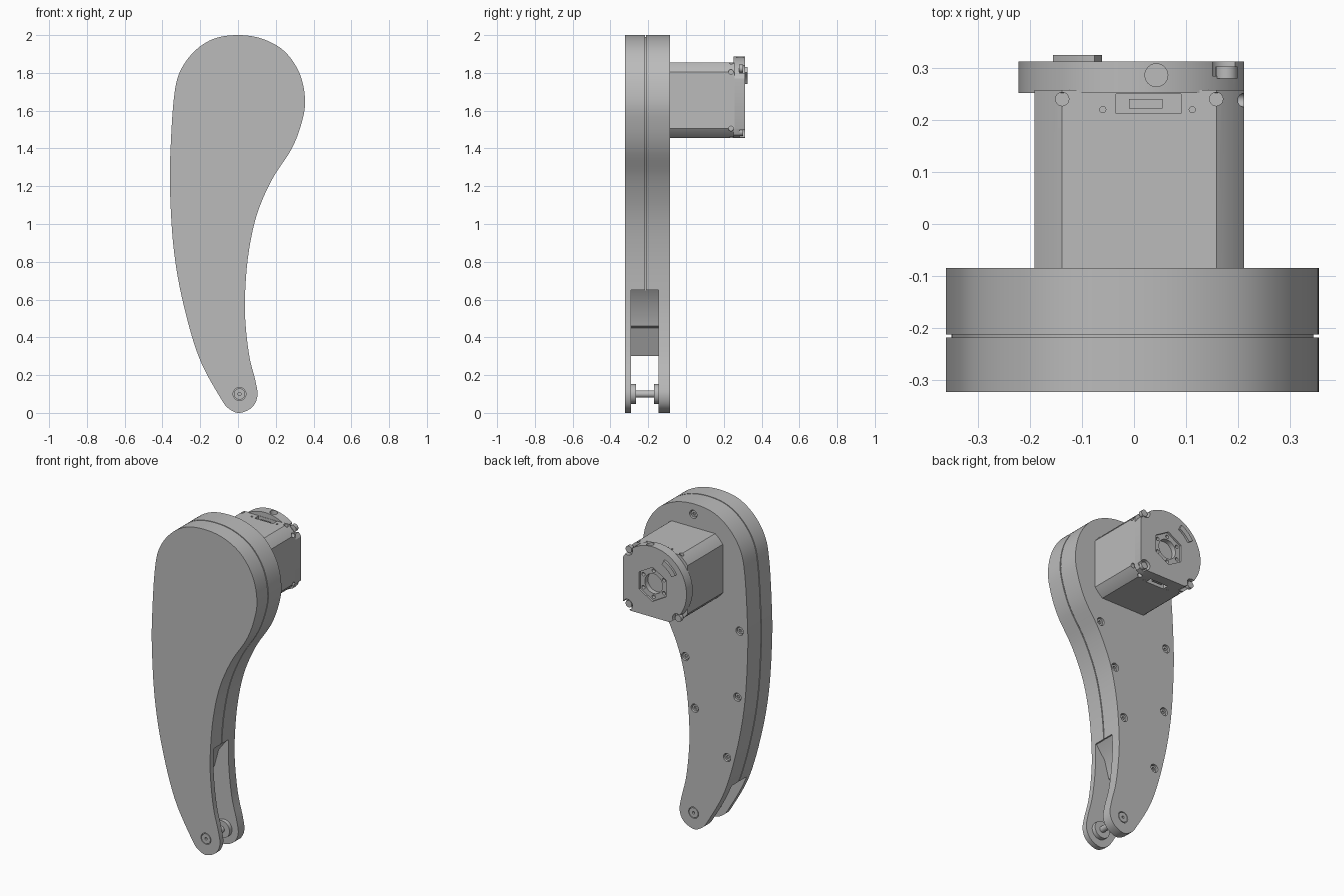
import bpy, bmesh
from math import sin, cos, pi, radians, sqrt
from mathutils import Vector

default = bpy.data.objects.get("Cube")
if default:
    bpy.data.objects.remove(default)

GREY = bpy.data.materials.new("plain grey")
GREY.use_nodes = True
GREY.diffuse_color = (0.5, 0.5, 0.5, 1)
GREY.node_tree.nodes["Principled BSDF"].inputs["Base Color"].default_value = (0.5, 0.5, 0.5, 1)


# --- helpers ---
def prism(name, pts, lo, hi, axis="y"):
    """Extrude a closed 2D profile from lo to hi along an axis."""
    place = {"x": lambda u, v, w: (w, u, v),
             "y": lambda u, v, w: (u, w, v),
             "z": lambda u, v, w: (u, v, w)}[axis]
    bm = bmesh.new()
    a, b = ([bm.verts.new(place(u, v, w)) for u, v in pts] for w in (lo, hi))
    bm.faces.new(a)
    bm.faces.new(b)
    n = len(pts)
    for i in range(n):
        j = (i + 1) % n
        bm.faces.new((a[i], a[j], b[j], b[i]))
    bmesh.ops.recalc_face_normals(bm, faces=bm.faces[:])
    mesh = bpy.data.meshes.new(name)
    bm.to_mesh(mesh)
    bm.free()
    mesh.materials.append(GREY)
    obj = bpy.data.objects.new(name, mesh)
    bpy.context.collection.objects.link(obj)
    return obj


def circle(cu, cv, r, n=32, start=0.0):
    return [(cu + r * cos(start + 2 * pi * i / n), cv + r * sin(start + 2 * pi * i / n))
            for i in range(n)]


def rect(u0, u1, v0, v1):
    return [(u0, v0), (u1, v0), (u1, v1), (u0, v1)]


def cut(target, *cutters):
    for c in cutters:
        mod = target.modifiers.new("cut", "BOOLEAN")
        mod.operation = "DIFFERENCE"
        mod.solver = "EXACT"
        mod.object = c
        bpy.context.view_layer.objects.active = target
        bpy.ops.object.modifier_apply(modifier=mod.name)


def drop(*objs):
    for o in objs:
        bpy.data.objects.remove(o)


def spline(ctrl, steps=6):
    """Closed smooth curve through the control points."""
    p = [Vector(c) for c in ctrl]
    out, n = [], len(p)
    for i in range(n):
        a, b, c, d = p[i - 1], p[i], p[(i + 1) % n], p[(i + 2) % n]
        for s in range(steps):
            t = s / steps
            out.append(0.5 * (2 * b + (c - a) * t + (2 * a - 5 * b + 4 * c - d) * t ** 2
                              + (3 * b - a - 3 * c + d) * t ** 3))
    return out


def inset(pts, d):
    out = []
    for i, p in enumerate(pts):
        t = (pts[(i + 1) % len(pts)] - pts[i - 1]).normalized()
        out.append(p + Vector((-t.y, t.x)) * d)
    return out


# --- curved arm: two shells with a recessed seam ---
FRONT, BACK, SEAM = -0.323, -0.085, -0.215
outline = spline([
    (0.01, 0), (0.075, 0.03), (0.103, 0.09), (0.092, 0.17), (0.06, 0.3), (0.04, 0.47), (0.037, 0.62),
    (0.055, 0.84), (0.1, 1.05), (0.18, 1.235), (0.285, 1.4), (0.338, 1.54), (0.355, 1.66),
    (0.325, 1.8), (0.245, 1.915), (0.13, 1.98), (0, 2), (-0.13, 1.98), (-0.235, 1.91),
    (-0.31, 1.8), (-0.34, 1.66), (-0.357, 1.4), (-0.36, 1.18), (-0.34, 0.865), (-0.29, 0.58),
    (-0.205, 0.29), (-0.09, 0.075), (-0.045, 0.02)])
front_shell = prism("front_shell", outline, FRONT, SEAM - 0.003)
back_shell = prism("back_shell", outline, SEAM + 0.003, BACK)
seam_core = prism("seam_core", inset(outline, 0.01), SEAM - 0.003, SEAM + 0.003)

# open fork at the lower end
slot = prism("slot_cutter", [(0.3, 0.65), (0.03, 0.65), (-0.03, 0.57), (-0.06, 0.46), (-0.1, 0.45),
                             (-0.17, 0.3), (-0.5, 0.3), (-0.5, -0.1), (0.3, -0.1)], -0.29, -0.145)
for part in (front_shell, back_shell, seam_core):
    cut(part, slot)
drop(slot)

# --- pivot pin with two bosses ---
PX, PZ = 0.008, 0.1
for shell, face, inward in ((front_shell, FRONT, 1), (back_shell, BACK, -1)):
    side = shell.name.split("_")[0]
    ends = sorted((face - inward * 0.01, face + inward * 0.012))
    bore = prism("pin_cutter", circle(PX, PZ, 0.034), *ends)
    cut(shell, bore)
    head = prism(side + "_pin_head", circle(PX, PZ, 0.03), *sorted((face, face + inward * 0.014)))
    dot = prism("dot_cutter", circle(PX, PZ, 0.008, 16), *ends)
    cut(head, dot)
    drop(bore, dot)
prism("pivot_pin", circle(PX, PZ, 0.019), -0.295, -0.14)
prism("front_boss", circle(PX, PZ, 0.053), -0.292, -0.265)
prism("back_boss", circle(PX, PZ, 0.053), -0.17, -0.143)

# --- counterbored screws around the back ---
screws = [(0.01, 1.935), (0.17, 1.3), (0.065, 1.045), (0, 0.745),
          (-0.305, 1.3), (-0.29, 0.89), (-0.22, 0.5)]
for i, (x, z) in enumerate(screws):
    bore = prism("screw_cutter", circle(x, z, 0.025, 24), BACK - 0.025, BACK + 0.02)
    cut(back_shell, bore)
    head = prism(f"shell_screw_{i + 1}", circle(x, z, 0.02, 24), BACK - 0.026, BACK - 0.008)
    socket = prism("socket_cutter", circle(x, z, 0.01, 6), BACK - 0.018, BACK)
    cut(head, socket)
    drop(bore, socket)

# --- motor housing: square with clipped round corners ---
MX, MZ, H = 0.01, 1.655, 0.201


def clipped(r, left, right, low, high, n=96):
    return [(MX + max(-left, min(right, u)), MZ + max(-low, min(high, v)))
            for u, v in circle(0, 0, r, n, pi / n)]


def rounded_square(h, r, n=6):
    """Flats joined by arcs of radius r about the centre."""
    a0 = math_acos(h / r)
    return [(MX + r * cos(q * pi / 2 + a), MZ + r * sin(q * pi / 2 + a))
            for q in range(4) for a in [a0 + (pi / 2 - 2 * a0) * k / n for k in range(n + 1)]]


def math_acos(v):
    from math import acos
    return acos(v)


motor_body = prism("motor_body", rounded_square(H, 0.25), BACK - 0.005, 0.258)

# round end cap, cut flat on its left and lower sides
R = 0.232
arc_start, arc_end = math_acos(H / R), 1.5 * pi - math_acos(H / R)
cap_pts = [(MX + R * cos(a), MZ + R * sin(a))
           for a in [arc_start + (arc_end - arc_start) * k / 60 for k in range(61)]]
cap_pts += [(MX + 0.15, MZ - H), (MX + 0.185, MZ - 0.185), (MX + H, MZ - 0.15)]
motor_cap = prism("motor_cap", cap_pts, 0.252, 0.312)

# hexagonal recess, centre bore and bolt ring
hexagon = prism("hex_cutter", circle(MX, MZ, 0.105, 6, pi / 6), 0.3, 0.33)
bore = prism("bore_cutter", circle(MX, MZ, 0.06, 40), 0.27, 0.33)
cut(motor_cap, hexagon, bore)
drop(hexagon, bore)
for x, z in circle(MX, MZ, 0.08, 6, pi / 6):
    hole = prism("bolt_cutter", circle(x, z, 0.011, 16), 0.28, 0.33)
    cut(motor_cap, hole)
    drop(hole)

# corner screws in notches
for i, (sx, sz) in enumerate(((1, 1), (1, -1), (-1, -1))):
    x, z = MX + sx * 0.168, MZ + sz * 0.168
    notch = prism("notch_cutter", circle(x, z, 0.032, 24), 0.284, 0.33)
    cut(motor_cap, notch)
    drop(notch)
    prism(f"cap_screw_{i + 1}", circle(x, z, 0.021, 24), 0.28, 0.303)

# raised curved pad
angles = [radians(116 + 32 * k / 12) for k in range(13)]
prism("curved_pad", [(MX + 0.195 * cos(a), MZ + 0.195 * sin(a)) for a in angles]
      + [(MX + 0.163 * cos(a), MZ + 0.163 * sin(a)) for a in reversed(angles)], 0.308, 0.325)

# sockets, pin holes and side screws in the top and lower faces
for sign in (1, -1):
    face = MZ + sign * H
    depth = sorted((face - sign * 0.03, face + sign * 0.06))
    tools = [prism("port_cutter", rect(-0.035, 0.09, 0.212, 0.25), *depth, "z")]
    tools += [prism("hole_cutter", circle(x, 0.22, 0.006, 12), *depth, "z") for x in (-0.06, 0.112)]
    tools += [prism("hole_cutter", circle(x, 0.24, 0.013, 16), *depth, "z") for x in (-0.138, 0.158)]
    cut(motor_body, *tools)
    drop(*tools)
    prism("port_tongue", rect(-0.01, 0.055, 0.222, 0.24),
          *sorted((face - sign * 0.032, face - sign * 0.012)), "z")
    side = prism("side_cutter", circle(0.238, MZ + sign * 0.15, 0.013, 16), MX + H - 0.03, 0.3, "x")
    cut(motor_body, side)
    drop(side)
dimple = prism("dimple_cutter", circle(0.043, 0.286, 0.022, 24), MZ + R - 0.025, MZ + R + 0.05, "z")
cut(motor_cap, dimple)
drop(dimple)

# --- smooth shading with sharp edges ---
bpy.ops.object.select_all(action="DESELECT")
for obj in bpy.context.scene.objects:
    if obj.type == "MESH" and GREY.name in obj.data.materials:
        obj.select_set(True)
        bpy.context.view_layer.objects.active = obj
bpy.ops.object.shade_smooth_by_angle(angle=radians(30))
